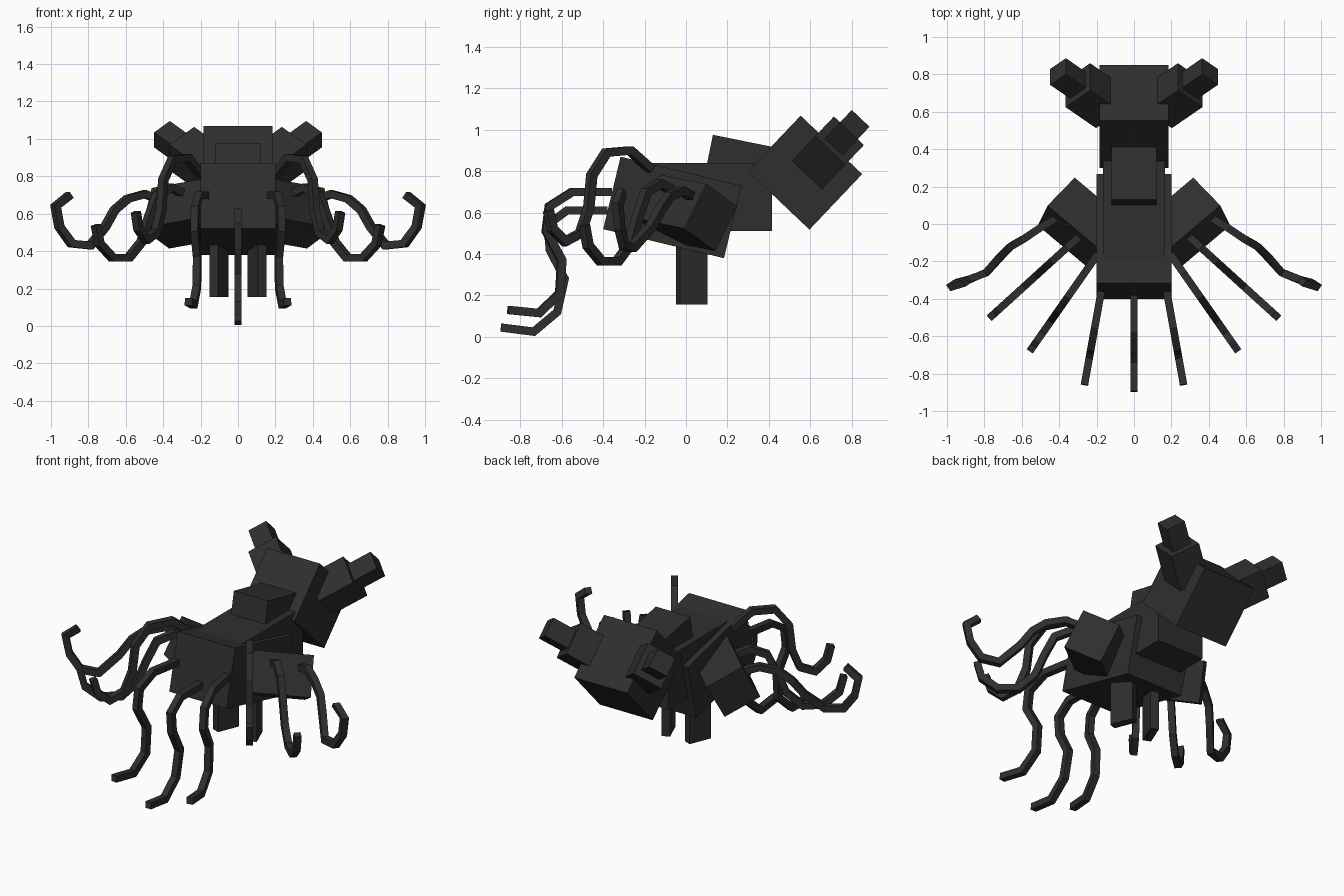
import bpy, bmesh, math
from mathutils import Vector, Matrix

if "Cube" in bpy.data.objects:
    bpy.data.objects.remove(bpy.data.objects["Cube"])

charcoal = bpy.data.materials.new("charcoal")
charcoal.diffuse_color = (0.028, 0.028, 0.028, 1)
charcoal.use_nodes = True
charcoal.node_tree.nodes["Principled BSDF"].inputs["Base Color"].default_value = charcoal.diffuse_color


def finish(name, bm):
    bmesh.ops.recalc_face_normals(bm, faces=bm.faces[:])
    mesh = bpy.data.meshes.new(name)
    bm.to_mesh(mesh)
    bm.free()
    mesh.materials.append(charcoal)
    ob = bpy.data.objects.new(name, mesh)
    bpy.context.collection.objects.link(ob)
    return ob


def box(name, center, size, u=(1, 0, 0), v=(0, 1, 0)):
    """Box with its local x along u and local y close to v."""
    u = Vector(u).normalized()
    w = u.cross(Vector(v)).normalized()
    rot = Matrix((u, w.cross(u), w)).transposed().to_4x4()
    bm = bmesh.new()
    bmesh.ops.create_cube(bm, size=1, matrix=Matrix.Translation(center) @ rot
                          @ Matrix.Diagonal((*size, 1)))
    return finish(name, bm)


def tentacle(name, points, width=0.04):
    """Mitred square tube through the points."""
    pts = [Vector(p) for p in points]
    run = pts[-1] - pts[0]
    side = Vector((-run.y, run.x, 0)).normalized() * width / 2
    bm = bmesh.new()
    rings = []
    for i, p in enumerate(pts):
        a = (p - pts[max(i - 1, 0)]).normalized()
        b = (pts[min(i + 1, len(pts) - 1)] - p).normalized()
        tangent = (a + b).normalized()
        up = side.cross(tangent).normalized() * width / 2
        if a.length and b.length:
            up /= max(0.7, tangent.dot(a))
        rings.append([bm.verts.new(p + s * side + t * up)
                      for s, t in ((1, 1), (-1, 1), (-1, -1), (1, -1))])
    for r, q in zip(rings, rings[1:]):
        for k in range(4):
            bm.faces.new((r[k], r[k - 1], q[k - 1], q[k]))
    bm.faces.new(rings[0])
    bm.faces.new(rings[-1])
    return finish(name, bm)


def along(start, end, profile):
    """Lay a (fraction, height) profile over a straight ground line."""
    a, b = Vector(start), Vector(end)
    return [(*a.lerp(b, f), z) for f, z in profile]


X = (1, 0, 0)

# Trunk: tilted front block, level rear block, hump and raised abdomen
t = math.radians(13.5)
fwd, up = Vector((0, math.cos(t), -math.sin(t))), Vector((0, math.sin(t), math.cos(t)))
box("front_body", Vector((0, -0.40, 0.52)) + fwd * 0.3 + up * 0.18, (0.40, 0.60, 0.36), X, fwd)
box("rear_body", (0, 0.11, 0.675), (0.33, 0.61, 0.33))
h = math.radians(11.5)
fwd, up = Vector((0, math.cos(h), -math.sin(h))), Vector((0, math.sin(h), math.cos(h)))
box("hump", Vector((0, 0.13, 0.976)) + fwd * 0.147 - up * 0.12, (0.24, 0.294, 0.24), X, fwd)
k = math.radians(43.5)
q = Vector((0, math.cos(k), -math.sin(k)))
p = Vector((0, math.sin(k), math.cos(k)))
box("abdomen", (0, 0.575, 0.793), (0.37, 0.41, 0.37), X, q)

# Mirrored blocks: horns, shoulders and legs
for s, label in ((1, "right"), (-1, "left")):
    flip = Vector((s, 1, 1))
    axis = Vector((1, 0, 0)) * 0.707 + p * 0.707
    face = Vector((0.30, 0.742, 0.948))
    box("horn_base_" + label, (face - axis * 0.115) * flip, (0.23, 0.20, 0.185),
        axis * flip, q * flip)
    box("horn_tip_" + label, (face + axis * 0.05) * flip, (0.20, 0.118, 0.118),
        axis * flip, q * flip)
    box("shoulder_" + label, Vector((0.279, 0.005, 0.60)) * flip, (0.36, 0.235, 0.245),
        Vector((0.757, 0.637, -0.134)) * flip, Vector((-0.135, 0.155, -0.11)) * flip)
    yaw = math.radians(22)
    box("leg_" + label, (s * 0.102, 0.028, 0.33), (0.05, 0.145, 0.35),
        (math.cos(yaw), s * math.sin(yaw), 0), (-s * math.sin(yaw), math.cos(yaw), 0))

# Centre tentacle
tentacle("tentacle_centre", along((0, -0.38), (0, -0.895), (
    (0, 0.61), (0.38, 0.61), (0.56, 0.54), (0.54, 0.42), (0.40, 0.28),
    (0.47, 0.12), (0.69, 0.025), (1, 0.045))))

# Paired tentacles, from the inner pair to the outer pair
paths = {
    "inner": along((0.175, -0.36), (0.265, -0.86), (
        (0, 0.70), (0.38, 0.70), (0.60, 0.63), (0.63, 0.51), (0.48, 0.37),
        (0.50, 0.21), (0.70, 0.115), (1, 0.13))),
    "upper": along((0.20, -0.17), (0.55, -0.67), (
        (0, 0.81), (0.20, 0.90), (0.43, 0.89), (0.57, 0.78), (0.60, 0.62),
        (0.68, 0.50), (0.83, 0.46), (0.95, 0.52), (0.99, 0.61))),
    "lower": along((0.28, -0.055), (0.77, -0.50), (
        (0, 0.70), (0.16, 0.74), (0.31, 0.70), (0.40, 0.58), (0.48, 0.45),
        (0.62, 0.365), (0.80, 0.365), (0.94, 0.44), (0.98, 0.54))),
    "outer": [(0.40, 0.04, 0.67), (0.50, -0.02, 0.705), (0.59, -0.08, 0.68),
              (0.66, -0.12, 0.62), (0.71, -0.17, 0.53), (0.79, -0.26, 0.43),
              (0.89, -0.30, 0.44), (0.955, -0.32, 0.53), (0.975, -0.33, 0.64),
              (0.90, -0.31, 0.70)],
}
for name, pts in paths.items():
    for s, label in ((1, "right"), (-1, "left")):
        tentacle(f"tentacle_{name}_{label}", [(s * x, y, z) for x, y, z in pts])
